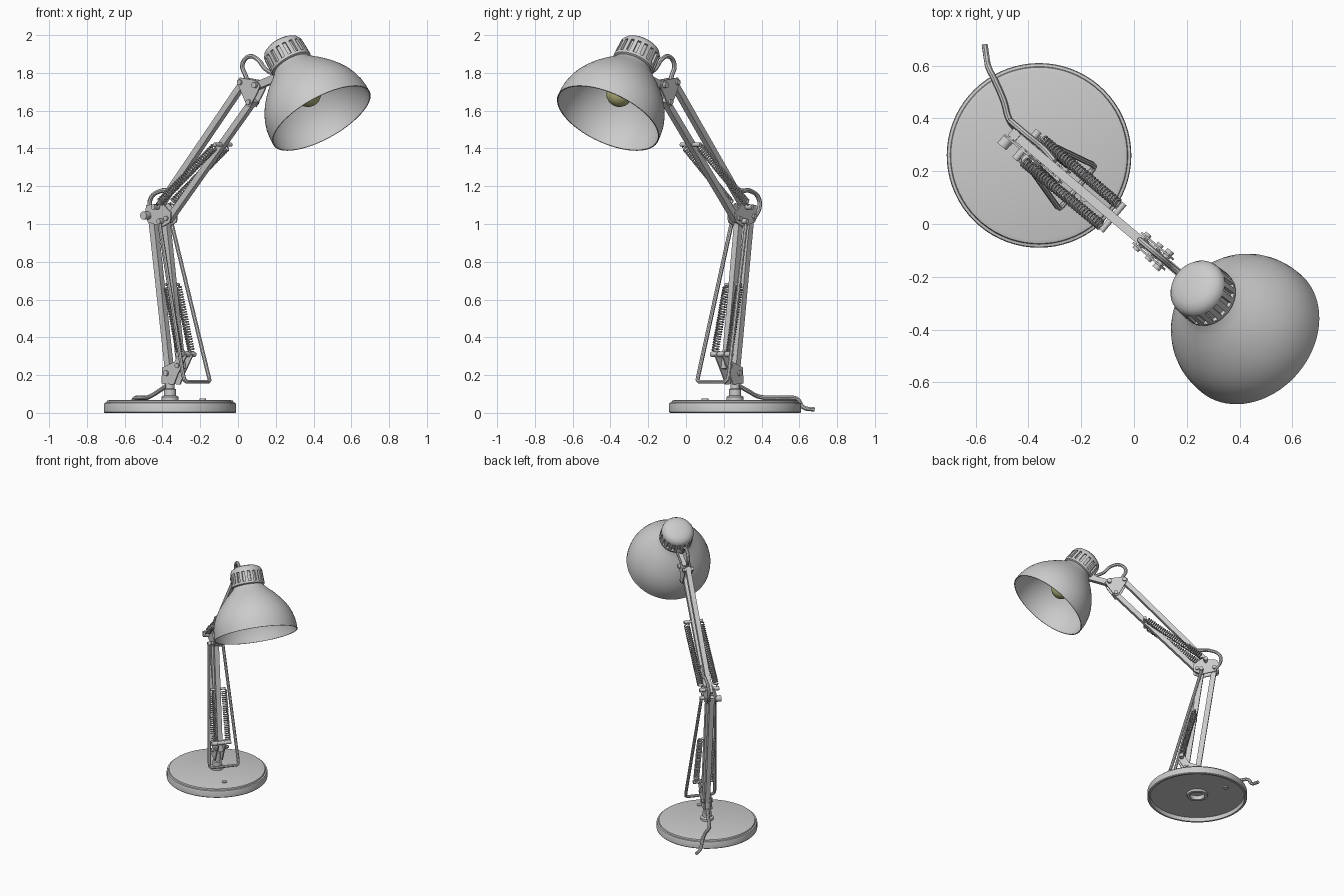
import bpy, bmesh, math
from mathutils import Vector, Matrix

if "Cube" in bpy.data.objects:
    bpy.data.objects.remove(bpy.data.objects["Cube"])

BASE = Vector((-0.36, 0.26, 0))
ANG = math.radians(-40)
D = Vector((math.cos(ANG), math.sin(ANG), 0))      # arm direction
E = Vector((-D.y, D.x, 0))                         # sideways


def P(u, v, z):
    """Lamp plane coordinates (along arm, sideways, up) to world."""
    return BASE + D * u + E * v + Vector((0, 0, z))


def finish(ob, angle=35):
    bpy.ops.object.select_all(action='DESELECT')
    ob.select_set(True)
    bpy.context.view_layer.objects.active = ob
    if ob.type == 'CURVE':
        bpy.ops.object.convert(target='MESH')
    bpy.ops.object.shade_smooth_by_angle(angle=math.radians(angle))
    return bpy.context.object


def from_bm(name, bm, mat=None):
    bmesh.ops.recalc_face_normals(bm, faces=bm.faces)
    me = bpy.data.meshes.new(name)
    bm.to_mesh(me)
    bm.free()
    ob = bpy.data.objects.new(name, me)
    bpy.context.collection.objects.link(ob)
    if mat:
        me.materials.append(mat)
    return finish(ob)


def lathe(name, prof, n, mx, closed=False, slots=None, mat=None):
    bm = bmesh.new()
    rings = [[bm.verts.new((r * math.cos(2 * math.pi * i / n), r * math.sin(2 * math.pi * i / n), z))
              for i in range(n)] for r, z in prof]
    picked = []
    for k in range(len(rings) if closed else len(rings) - 1):
        a, b = rings[k], rings[(k + 1) % len(rings)]
        for i in range(n):
            j = (i + 1) % n
            f = bm.faces.new((a[i], a[j], b[j], b[i]))
            if k == slots and i % 2 == 0:
                picked.append(f)
    bmesh.ops.remove_doubles(bm, verts=bm.verts, dist=1e-5)
    bmesh.ops.recalc_face_normals(bm, faces=bm.faces)
    if picked:
        bmesh.ops.inset_individual(bm, faces=picked, thickness=0.001)
        bmesh.ops.inset_individual(bm, faces=picked, thickness=0.0008, depth=-0.014)
    bm.transform(mx)
    return from_bm(name, bm, mat)


def wire(name, pts, r, smooth=False, res=2):
    cu = bpy.data.curves.new(name, 'CURVE')
    cu.dimensions = '3D'
    cu.bevel_depth, cu.bevel_resolution, cu.use_fill_caps = r, res, True
    cu.resolution_u = 8
    sp = cu.splines.new('BEZIER' if smooth else 'POLY')
    dst = sp.bezier_points if smooth else sp.points
    dst.add(len(pts) - 1)
    for p, co in zip(dst, pts):
        if smooth:
            p.co = co
            p.handle_left_type = p.handle_right_type = 'AUTO'
        else:
            p.co = (*co, 1)
    ob = bpy.data.objects.new(name, cu)
    bpy.context.collection.objects.link(ob)
    return finish(ob)


def rod(name, a, b, r, n=16):
    d = b - a
    mx = Matrix.Translation(a) @ d.to_track_quat('Z', 'Y').to_matrix().to_4x4()
    h = d.length
    return lathe(name, [(0, 0), (r, 0), (r, h), (0, h)], n, mx)


def pin(name, u, z, half, r):
    return rod(name, P(u, -half, z), P(u, half, z), r)


def prism(name, poly, v0, v1):
    bm = bmesh.new()
    f = bm.faces.new([bm.verts.new(P(u, v0, z)) for u, z in poly])
    g = bmesh.ops.extrude_face_region(bm, geom=[f])
    bmesh.ops.translate(bm, vec=E * (v1 - v0), verts=[x for x in g['geom'] if isinstance(x, bmesh.types.BMVert)])
    return from_bm(name, bm)


def bar(name, a, b, w, t):
    a, b = Vector(a), Vector(b)
    d = (b - a).normalized()
    n = Vector((-d.y, d.x)) * w / 2
    a, b = a - d * w / 2, b + d * w / 2
    return prism(name, [a - n, b - n, b + n, a + n], -t / 2, t / 2)


def spring(name, a, b, r, turns, wr=0.0045):
    ax = (b - a).normalized()
    s = ax.cross(Vector((0, 0, 1))).normalized()
    t = ax.cross(s)
    pts = [a]
    N = turns * 10
    for i in range(N + 1):
        f = 0.04 + 0.92 * i / N
        w = 2 * math.pi * i / 10
        pts.append(a.lerp(b, f) + s * r * math.cos(w) + t * r * math.sin(w))
    return wire(name, pts + [b], wr, res=1)


# weighted base with hollow underside
lathe("base", [(0, .068), (.32, .068), (.334, .064), (.337, .055), (.347, .053), (.35, .046), (.35, .005),
               (.345, 0), (.332, 0), (.33, .03), (.075, .03), (.073, .015), (.052, .015), (.05, .045), (0, .045)],
      72, Matrix.Translation(BASE))
rod("base_screw", P(-.2, .1, .02), P(-.2, .1, .032), .018)
rod("base_button", P(.235, -.01, .066), P(.235, -.01, .075), .018)

# swivel post
lathe("post", [(0, .06), (.045, .06), (.045, .085), (.032, .092), (.032, .125), (.024, .13), (.024, .2), (0, .2)],
      24, Matrix.Translation(BASE))

# bracket plates: foot, elbow, head
PLATES = {
    "foot": [(-.035, .155), (.05, .15), (.075, .2), (.135, .3), (.12, .33), (.09, .325), (.055, .27), (-.03, .24)],
    "elbow": [(-.14, 1.10), (-.03, 1.11), (.03, 1.06), (.025, 1.01), (-.03, .985), (-.13, 1.01), (-.15, 1.05)],
    "head": [(.485, 1.755), (.505, 1.775), (.62, 1.76), (.645, 1.73), (.63, 1.70), (.575, 1.62), (.555, 1.625)],
}
for nm, poly in PLATES.items():
    for s in (-1, 1):
        prism(nm + "_plate", poly, s * .021, s * .029)

# parallel arm bars
bar("lower_arm_rear", (-.12, 1.04), (0, .2), .036, .034)
bar("lower_arm_front", (-.03, 1.015), (.075, .25), .036, .034)
bar("upper_arm_top", (-.08, 1.085), (.51, 1.75), .034, .034)
bar("upper_arm_bottom", (0, 1.03), (.57, 1.645), .034, .034)

# pivot screws
for u, z, h, r in ((-.12, 1.04, .04, .014), (-.03, 1.015, .06, .013), (-.06, 1.09, .07, .014), (0, 1.03, .04, .013),
                   (0, .21, .04, .015), (.075, .25, .036, .013), (.11, .31, .07, .014), (.51, 1.75, .04, .014),
                   (.57, 1.645, .04, .014), (.615, 1.735, .045, .016), (.365, 1.42, .068, .011),
                   (.015, .68, .055, .008)):
    pin("pivot", u, z, h, r)
rod("elbow_knob", P(-.13, -.065, 1.045), P(-.13, -.028, 1.045), .022)

# balance springs on both sides
for s in (-1, 1):
    spring("lower_spring", P(.11, s * .05, .31), P(.015, s * .045, .68), .017, 26)
    spring("upper_spring", P(-.045, s * .055, 1.10), P(.365, s * .052, 1.42), .018, 30)

# bent wire stay around the lower arm
half = [(-.03, .05, 1.0), (.178, .104, .20), (.187, .103, .175), (.19, .09, .165)]
wire("stay_wire", [P(*p) for p in half] + [P(u, -v, z) for u, v, z in reversed(half)], .011)

# power cable
wire("head_cable", [P(*p) for p in ((.73, 0, 1.79), (.66, 0, 1.82), (.60, 0, 1.875), (.54, 0, 1.885), (.50, 0, 1.84),
                                    (.52, 0, 1.79), (.55, 0, 1.73))], .012, True)
wire("elbow_cable", [P(*p) for p in ((.06, .02, 1.22), (0, .03, 1.18), (-.09, .03, 1.175), (-.155, .03, 1.14),
                                     (-.165, .03, 1.09), (-.12, .02, 1.02))], .012, True)
wire("base_cable", [Vector(p) for p in ((-.37, .27, .15), (-.42, .33, .115), (-.47, .39, .085), (-.495, .47, .08),
                                        (-.53, .55, .08), (-.55, .59, .072), (-.557, .62, .03), (-.566, .68, .018))],
     .012, True)

# lamp head frame: origin at the rim centre, z along the axis to the cap
axis = (D * -.59 + Vector((0, 0, .807))).normalized()
HEAD = Matrix.Translation(P(1.047, 0, 1.56)) @ axis.to_track_quat('Z', 'Y').to_matrix().to_4x4()

outer = [(.292, 0), (.291, .04), (.286, .08), (.275, .12), (.258, .16), (.234, .2), (.204, .24), (.168, .28),
         (.136, .31), (.112, .335), (.102, .35)]
inner = [(r - .006, max(z - .005, 0)) for r, z in reversed(outer)]
lathe("shade", outer + inner, 72, HEAD, closed=True)
lathe("cap", [(.0, .345), (.104, .345), (.115, .352), (.116, .366), (.113, .44), (.111, .453), (.1, .471), (.078, .484),
              (.045, .492), (0, .495)], 36, HEAD, slots=3)
lathe("socket", [(0, .35), (.05, .35), (.05, .25), (.035, .25), (0, .25)], 24, HEAD)
glass = bpy.data.materials.new("bulb_glass")
glass.diffuse_color = (.45, .45, .2, 1)
glass.use_nodes = True
glass.node_tree.nodes["Principled BSDF"].inputs["Base Color"].default_value = glass.diffuse_color
lathe("bulb", [(0, .27), (.032, .27), (.036, .24)] +
      [(.07 * math.sin(math.radians(a)), .16 + .07 * math.cos(math.radians(a))) for a in range(36, 181, 18)],
      24, HEAD, mat=glass)

# link from the head bracket to the shade neck
bar("head_link", (.615, 1.735), (.77, 1.785), .04, .03)
